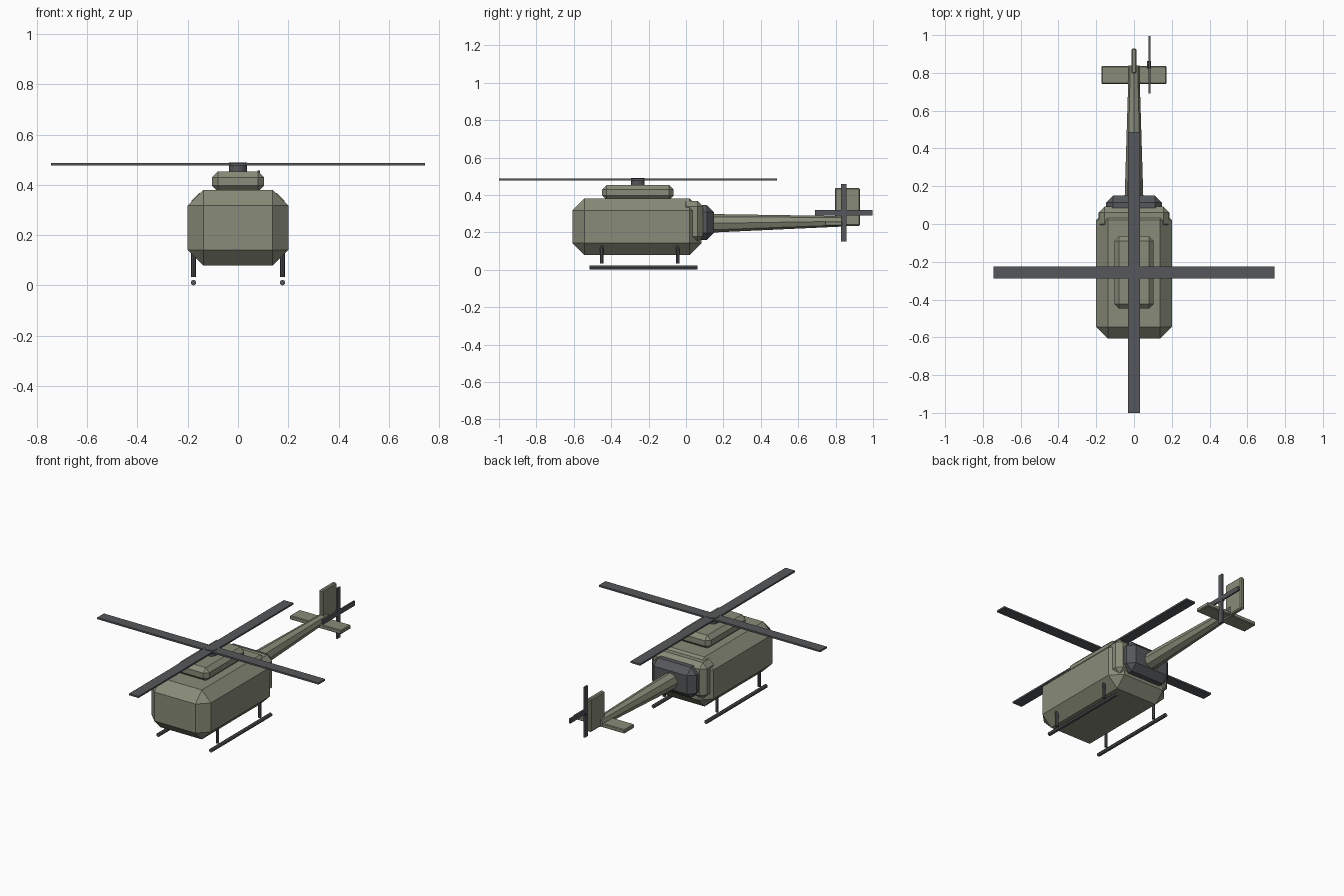
import bpy
import math
from mathutils import Vector

if "Cube" in bpy.data.objects:
    bpy.data.objects.remove(bpy.data.objects["Cube"], do_unlink=True)


def material(name, rgb):
    m = bpy.data.materials.new(name)
    m.use_nodes = True
    m.diffuse_color = (*rgb, 1)
    m.node_tree.nodes["Principled BSDF"].inputs["Base Color"].default_value = (*rgb, 1)
    return m


olive = material("olive", (0.25, 0.26, 0.19))
dark_grey = material("dark grey", (0.09, 0.096, 0.103))


def box(name, low, high, mat, bevel=0):
    """Box between two corners, with optional chamfered edges."""
    low, high = Vector(low), Vector(high)
    bpy.ops.mesh.primitive_cube_add(size=1, location=(low + high) / 2)
    ob = bpy.context.object
    ob.name = name
    ob.scale = high - low
    bpy.ops.object.transform_apply(location=False, rotation=False, scale=True)
    ob.data.materials.append(mat)
    if bevel:
        mod = ob.modifiers.new("chamfer", "BEVEL")
        mod.width = bevel
        mod.segments = 1
    return ob


def tube(name, start, end, r1, r2, mat, sides=8):
    """Straight or tapered tube between two points."""
    start, end = Vector(start), Vector(end)
    axis = end - start
    bpy.ops.mesh.primitive_cone_add(vertices=sides, radius1=r1, radius2=r2,
                                    depth=axis.length, location=(start + end) / 2)
    ob = bpy.context.object
    ob.name = name
    ob.rotation_euler = axis.to_track_quat("Z", "Y").to_euler()
    ob.data.materials.append(mat)
    return ob


# Fuselage, rear collar, rear cap and engine housing
box("fuselage", (-0.2, -0.606, 0.08), (0.2, 0.082, 0.38), olive, 0.062)
box("rear_collar", (-0.185, -0.03, 0.148), (0.185, 0.092, 0.367), olive, 0.03)
box("rear_cap", (-0.148, 0.02, 0.16), (0.148, 0.15, 0.345), dark_grey, 0.037)
box("engine_housing", (-0.104, -0.448, 0.373), (0.104, -0.066, 0.454), olive, 0.024)

# Main rotor
HUB_Y = -0.257
tube("rotor_mast", (0, HUB_Y, 0.44), (0, HUB_Y, 0.49), 0.036, 0.036, dark_grey, 12)
box("rotor_blade_across", (-0.743, HUB_Y - 0.032, 0.477), (0.743, HUB_Y + 0.032, 0.487), dark_grey)
box("rotor_blade_along", (-0.032, HUB_Y - 0.743, 0.477), (0.032, HUB_Y + 0.743, 0.487), dark_grey)

# Tail boom, fin and tailplane
tube("tail_boom", (0, 0.12, 0.248), (0, 0.84, 0.259), 0.05, 0.028, olive)
box("tail_fin", (-0.013, 0.796, 0.235), (0.013, 0.93, 0.437), olive, 0.006)
box("tailplane", (-0.172, 0.742, 0.234), (0.172, 0.836, 0.258), olive, 0.004)

# Tail rotor
TX, TY, TZ = 0.083, 0.843, 0.305
tube("tail_rotor_hub", (TX - 0.013, TY, TZ), (TX + 0.006, TY, TZ), 0.02, 0.02, dark_grey)
for name, dy, dz in (("tail_blade_upright", 0.015, 0.153), ("tail_blade_level", 0.153, 0.014)):
    box(name, (TX - 0.005, TY - dy, TZ - dz), (TX + 0.005, TY + dy, TZ + dz), dark_grey)

# Landing skids and struts
for side, x in (("left", 0.177), ("right", -0.177)):
    tube(side + "_skid", (x, -0.515, 0.011), (x, 0.062, 0.011), 0.011, 0.011, dark_grey)
    for end, y in (("front", -0.45), ("rear", -0.045)):
        tube(f"{side}_{end}_strut", (x, y, 0.033), (x, y, 0.135), 0.009, 0.009, dark_grey)
